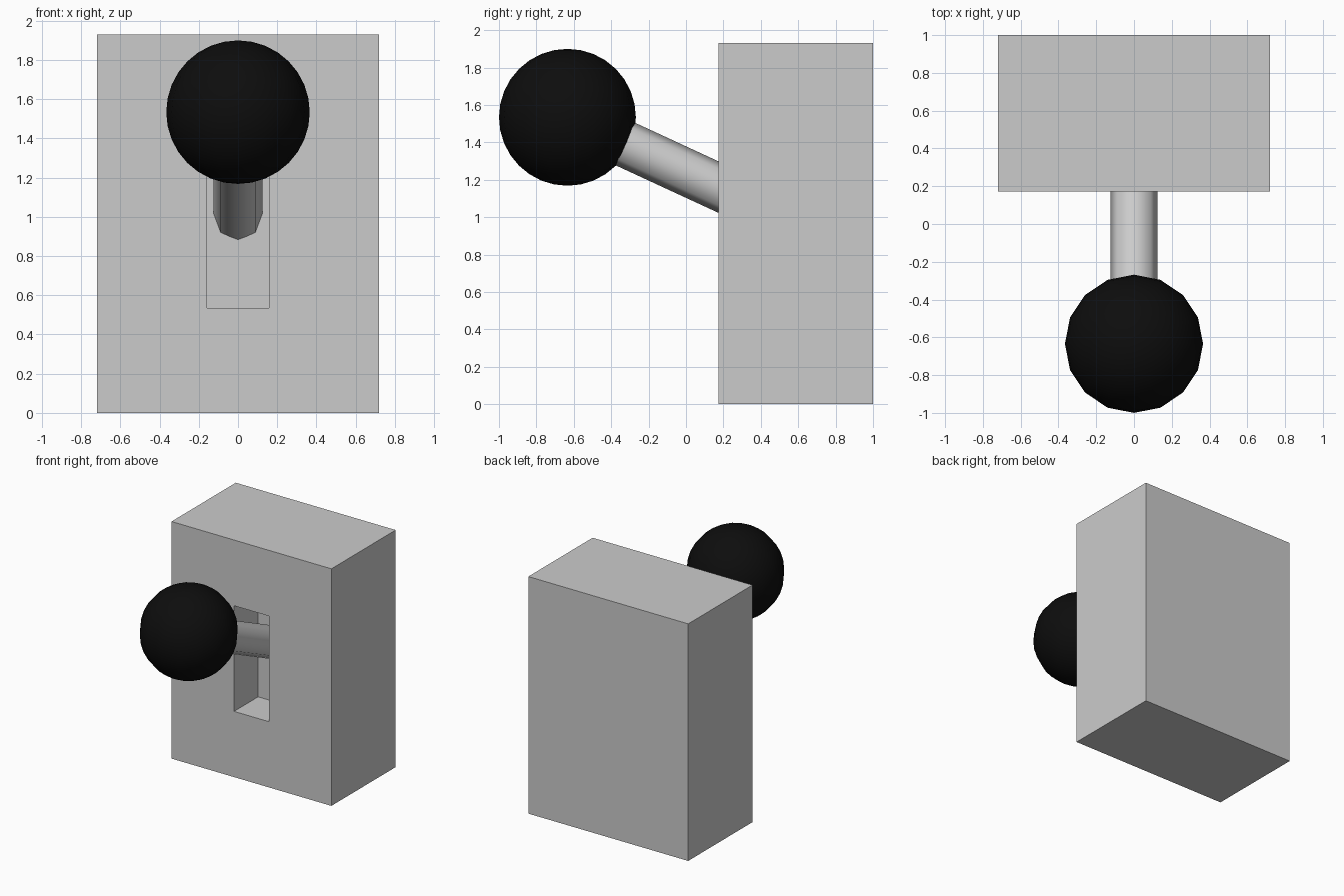
import bpy
import math
from mathutils import Vector

if "Cube" in bpy.data.objects:
    bpy.data.objects.remove(bpy.data.objects["Cube"])


def box(name, lo, hi):
    lo, hi = Vector(lo), Vector(hi)
    bpy.ops.mesh.primitive_cube_add(size=1, location=(lo + hi) / 2)
    ob = bpy.context.object
    ob.name = name
    ob.scale = hi - lo
    bpy.ops.object.transform_apply(location=False, rotation=False, scale=True)
    return ob


# Housing with a blind vertical slot in its front face
housing = box("housing", (-0.72, 0.173, 0), (0.72, 1.0, 1.93))
cutter = box("slot_cutter", (-0.157, 0.0, 0.535), (0.157, 0.483, 1.395))
slot = housing.modifiers.new("slot", 'BOOLEAN')
slot.operation = 'DIFFERENCE'
slot.solver = 'EXACT'
slot.object = cutter
bpy.context.view_layer.objects.active = housing
bpy.ops.object.modifier_apply(modifier="slot")
bpy.data.objects.remove(cutter, do_unlink=True)

# Lever rod, running from the knob down into the back of the slot
knob_centre = Vector((0, -0.634, 1.534))
tilt = math.radians(24.8)
direction = Vector((0, math.cos(tilt), -math.sin(tilt)))
length = 1.28
bpy.ops.mesh.primitive_cylinder_add(
    vertices=8, radius=0.125, depth=length,
    location=knob_centre + direction * length / 2,
    rotation=(math.pi / 2 - tilt, 0, 0))
rod = bpy.context.object
rod.name = "lever_rod"
bpy.ops.object.shade_smooth_by_angle(angle=math.radians(60))

# Black ball knob
bpy.ops.mesh.primitive_uv_sphere_add(
    segments=16, ring_count=16, radius=0.366, location=knob_centre)
knob = bpy.context.object
knob.name = "ball_knob"
bpy.ops.object.shade_smooth()
black = bpy.data.materials.new("black")
black.diffuse_color = (0.004, 0.004, 0.004, 1)
black.use_nodes = True
black.node_tree.nodes["Principled BSDF"].inputs["Base Color"].default_value = black.diffuse_color
knob.data.materials.append(black)
